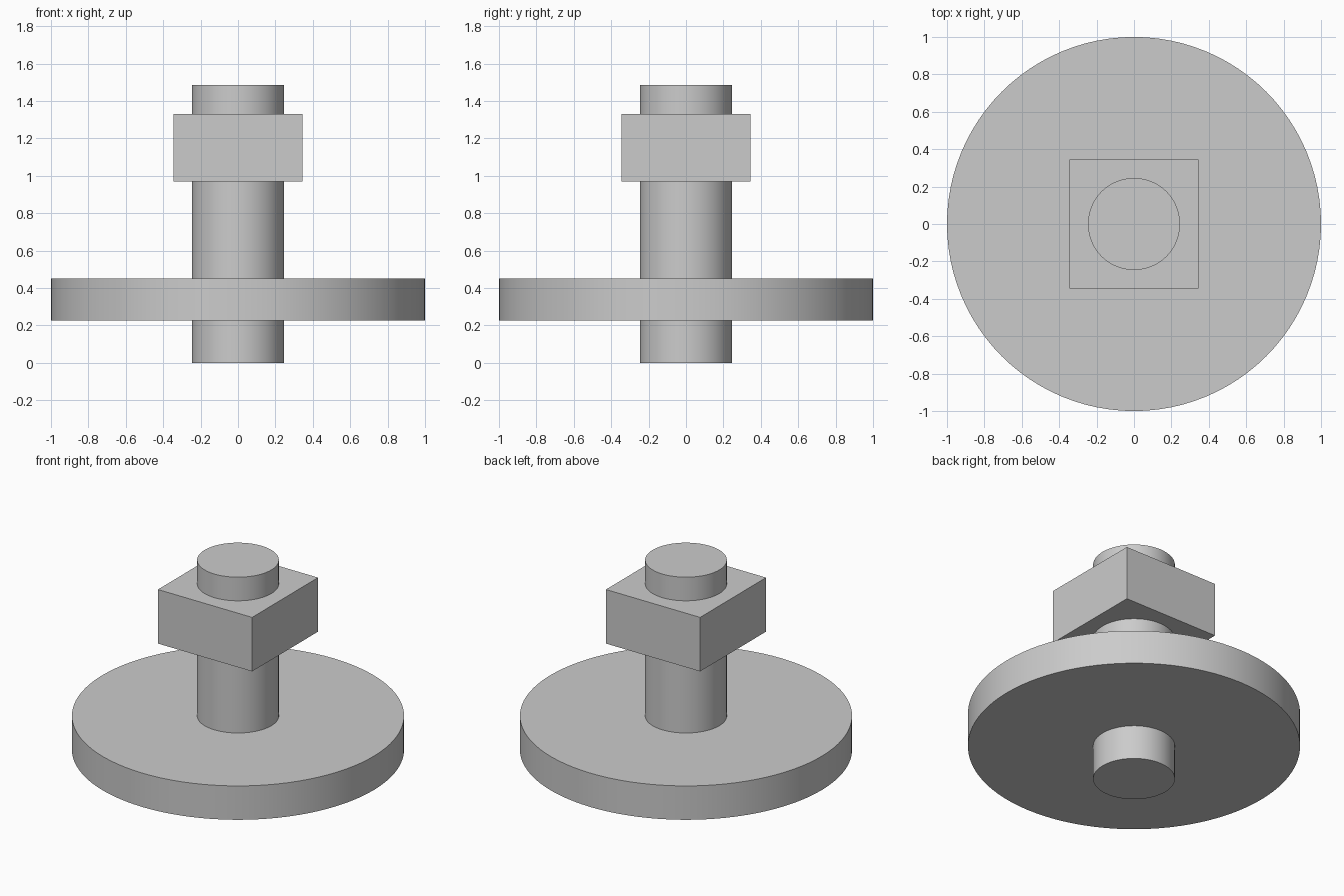
import bpy
import math

cube = bpy.data.objects.get("Cube")
if cube:
    bpy.data.objects.remove(cube, do_unlink=True)

# Single plain grey
grey = bpy.data.materials.new("grey metal")
grey.use_nodes = True
colour = (0.6, 0.6, 0.6, 1)
grey.diffuse_color = colour
grey.node_tree.nodes["Principled BSDF"].inputs["Base Color"].default_value = colour


def finish(name):
    part = bpy.context.object
    part.name = part.data.name = name
    part.data.materials.append(grey)
    return part


def cylinder(name, radius, bottom, top):
    bpy.ops.mesh.primitive_cylinder_add(
        vertices=96, radius=radius, depth=top - bottom,
        location=(0, 0, (bottom + top) / 2))
    bpy.ops.object.shade_smooth_by_angle(angle=math.radians(30))
    return finish(name)


def block(name, width, bottom, top):
    bpy.ops.mesh.primitive_cube_add(size=1, location=(0, 0, (bottom + top) / 2))
    bpy.context.object.scale = (width, width, top - bottom)
    bpy.ops.object.transform_apply(location=False, rotation=False, scale=True)
    return finish(name)


# Central shaft, wide disc near the foot, square collar near the top
cylinder("shaft", 0.246, 0, 1.487)
cylinder("flange_disc", 1.0, 0.227, 0.452)
block("square_collar", 0.692, 0.971, 1.33)
